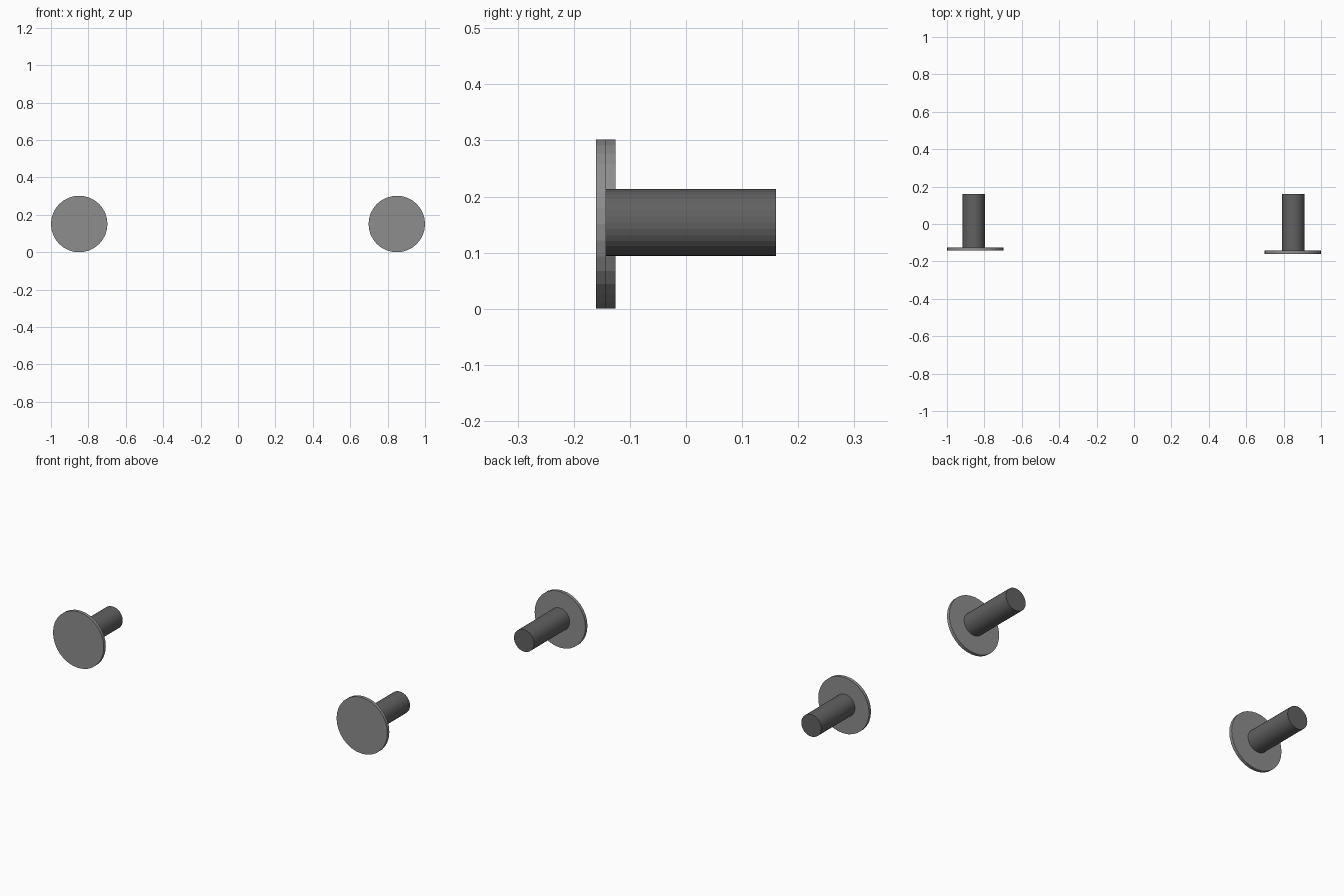
import bpy
from math import radians

if "Cube" in bpy.data.objects:
    bpy.data.objects.remove(bpy.data.objects["Cube"])


def material(name, grey):
    mat = bpy.data.materials.new(name)
    mat.diffuse_color = (grey, grey, grey, 1)
    mat.use_nodes = True
    mat.node_tree.nodes["Principled BSDF"].inputs["Base Color"].default_value = mat.diffuse_color
    return mat


def cylinder(name, x, z, radius, y0, y1, mat, sides=32):
    """Cylinder lying along y, from y0 (front) to y1 (back)."""
    bpy.ops.mesh.primitive_cylinder_add(
        vertices=sides, radius=radius, depth=y1 - y0,
        location=(x, (y0 + y1) / 2, z), rotation=(radians(90), 0, 0))
    ob = bpy.context.object
    ob.name = name
    ob.data.materials.append(mat)
    return ob


cap_grey = material("cap_grey", 0.27)
stem_grey = material("stem_grey", 0.12)

# Two wall pegs: thin round cap in front, round stem behind
# side, cap x, stem x, cap front y, cap back y
pegs = [
    ("left", -0.849, -0.857, -0.143, -0.126),
    ("right", 0.849, 0.851, -0.160, -0.143),
]
for side, cap_x, stem_x, front, back in pegs:
    cylinder(side + "_cap", cap_x, 0.151, 0.151, front, back, cap_grey)
    cylinder(side + "_stem", stem_x, 0.1535, 0.0595, back, 0.16, stem_grey)
